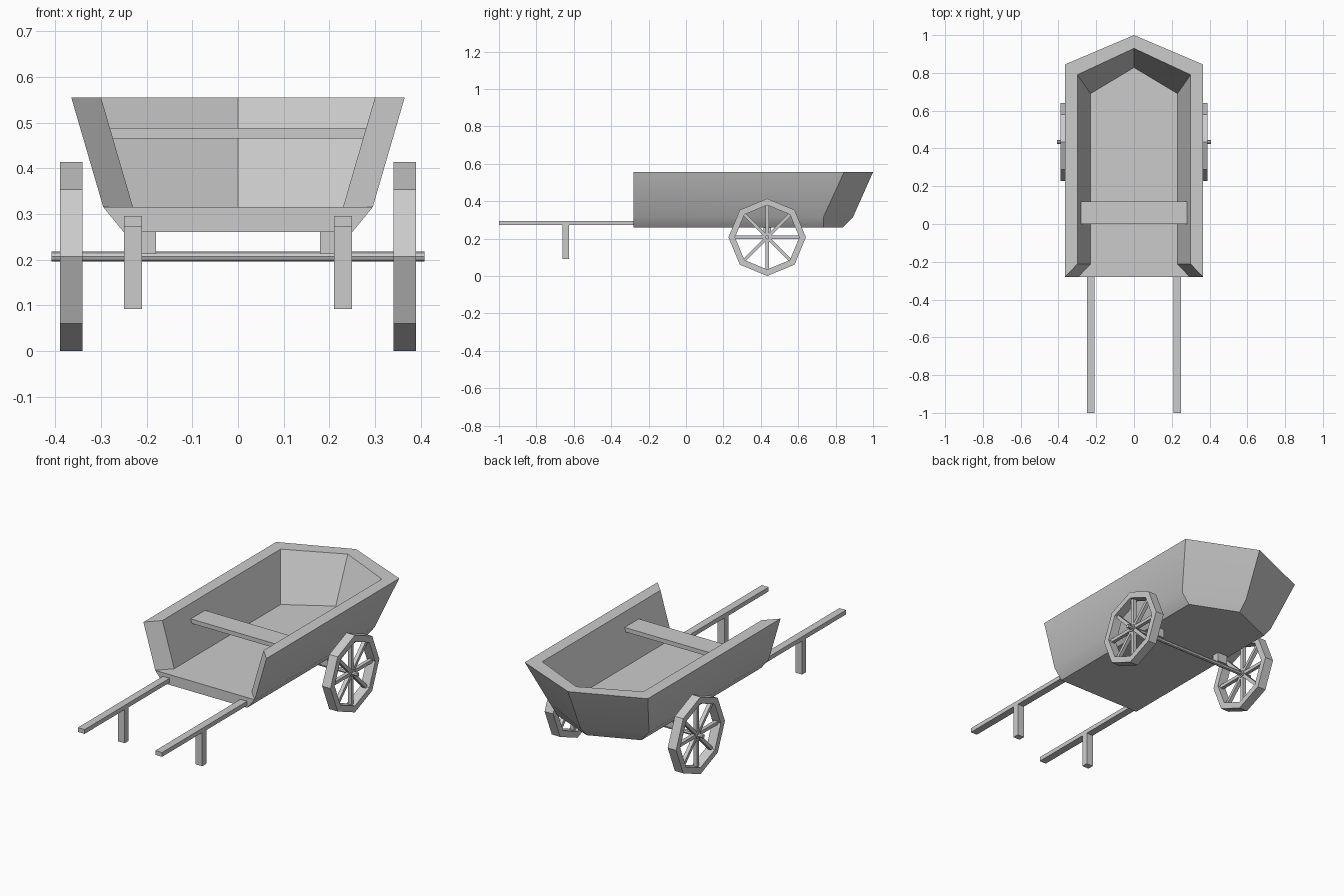
import bpy, bmesh, math
from mathutils import Matrix, Vector

if "Cube" in bpy.data.objects:
    bpy.data.objects.remove(bpy.data.objects["Cube"])


def finish(name, bm):
    bmesh.ops.recalc_face_normals(bm, faces=bm.faces)
    me = bpy.data.meshes.new(name)
    bm.to_mesh(me)
    bm.free()
    ob = bpy.data.objects.new(name, me)
    bpy.context.collection.objects.link(ob)
    return ob


def add_box(bm, x, y, z, rot=None):
    size = Vector((x[1] - x[0], y[1] - y[0], z[1] - z[0]))
    mid = Vector((x[0] + x[1], y[0] + y[1], z[0] + z[1])) / 2
    mat = Matrix.Translation(mid) @ (rot or Matrix()) @ Matrix.Diagonal((*size, 1))
    bmesh.ops.create_cube(bm, size=1, matrix=mat)


def box(name, x, y, z):
    bm = bmesh.new()
    add_box(bm, x, y, z)
    return finish(name, bm)


# Tub: five-point rings (open front, pointed bow) lofted outside to inside
# each ring: half width, front y, corner y, tip y, z
bm = bmesh.new()
rings = []
for w, f, c, t, z in [(0.25, -0.28, 0.735, 0.84, 0.26),
                      (0.295, -0.28, 0.735, 0.893, 0.315),
                      (0.365, -0.28, 0.845, 1.0, 0.555),
                      (0.30, -0.212, 0.79, 0.93, 0.555),
                      (0.23, -0.212, 0.69, 0.828, 0.315)]:
    pts = [(-w, f), (-w, c), (0, t), (w, c), (w, f)]
    rings.append([bm.verts.new((x, y, z)) for x, y in pts])
for a, b in zip(rings, rings[1:]):
    for i in range(4):
        bm.faces.new((a[i], a[i + 1], b[i + 1], b[i]))
bottom, chine, rim, inner, floor = rings
bm.faces.new(bottom)
bm.faces.new((bottom[0], bottom[4], chine[4], chine[0]))
for i in (0, 4):
    bm.faces.new((chine[i], rim[i], inner[i], floor[i]))
bm.faces.new([chine[0]] + floor + [chine[4]])
tub = finish("tub", bm)
bpy.context.view_layer.objects.active = tub
tub.select_set(True)
bpy.ops.object.shade_smooth_by_angle(angle=math.radians(30))

# Plank across the tub
box("seat_plank", (-0.28, 0.28), (0.0, 0.12), (0.465, 0.488))

# Wheel centre and axle
CY, CZ, R = 0.434, 0.207, 0.207
bm = bmesh.new()
bmesh.ops.create_cone(bm, cap_ends=True, segments=8, radius1=0.011, radius2=0.011, depth=0.816,
                      matrix=Matrix.Translation((0, CY, CZ)) @ Matrix.Rotation(math.pi / 2, 4, 'Y'))
finish("axle", bm)


def wheel(name, x0, x1):
    bm = bmesh.new()
    # octagonal rim: rectangular section swept round
    loops = []
    for k in range(8):
        a = k * math.pi / 4
        loops.append([bm.verts.new((x, CY + r * math.cos(a), CZ + r * math.sin(a)))
                      for x, r in ((x0, R), (x1, R), (x1, 0.172), (x0, 0.172))])
    for k in range(8):
        a, b = loops[k], loops[(k + 1) % 8]
        for i in range(4):
            j = (i + 1) % 4
            bm.faces.new((a[i], a[j], b[j], b[i]))
    # spokes to the corners
    xm = (x0 + x1) / 2
    for k in range(4):
        add_box(bm, (xm - 0.01, xm + 0.01), (CY - 0.178, CY + 0.178), (CZ - 0.009, CZ + 0.009),
                Matrix.Rotation(k * math.pi / 4, 4, 'X'))
    # small hub
    bmesh.ops.create_cone(bm, cap_ends=True, segments=8, radius1=0.02, radius2=0.02, depth=0.03,
                          matrix=Matrix.Translation((xm, CY, CZ)) @ Matrix.Rotation(math.pi / 2, 4, 'Y'))
    finish(name, bm)


# Paired parts
for side, s in (("left", -1), ("right", 1)):
    def span(a, b):
        return tuple(sorted((s * a, s * b)))
    wheel(side + "_wheel", *span(0.34, 0.39))
    box(side + "_axle_block", span(0.18, 0.24), (CY - 0.02, CY + 0.02), (0.212, 0.265))
    box(side + "_handle", span(0.21, 0.25), (-1.0, -0.27), (0.272, 0.295))
    box(side + "_leg", span(0.21, 0.25), (-0.66, -0.626), (0.092, 0.274))
